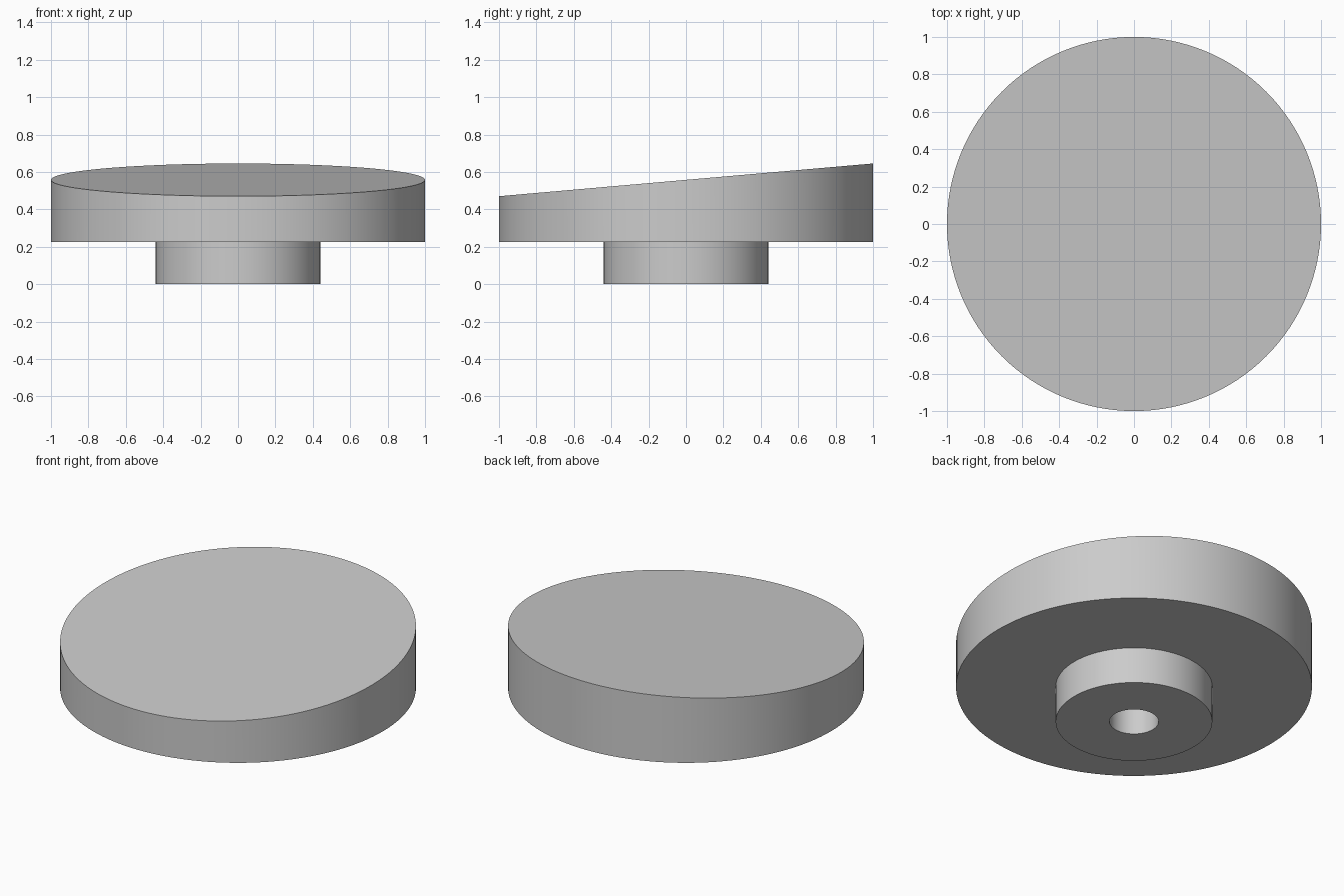
import bpy
import bmesh
from math import cos, sin, tau, radians

cube = bpy.data.objects.get("Cube")
if cube:
    bpy.data.objects.remove(cube, do_unlink=True)

SEGMENTS = 128
HUB_TOP = 0.225
TOP_MID, TOP_SLOPE = 0.558, 0.0875

grey = bpy.data.materials.new("plain grey")
grey.use_nodes = True
colour = (0.6, 0.6, 0.6, 1)
grey.diffuse_color = colour
grey.node_tree.nodes["Principled BSDF"].inputs["Base Color"].default_value = colour


def ring(bm, radius, z, slope=0.0):
    """Circle of vertices, optionally tilted upward toward the back."""
    angles = [tau * i / SEGMENTS for i in range(SEGMENTS)]
    return [bm.verts.new((radius * cos(a), radius * sin(a), z + slope * radius * sin(a)))
            for a in angles]


# Turned outline: bore roof, bore mouth, hub, underside, rim, sloping top
bm = bmesh.new()
rings = [
    ring(bm, 0.138, HUB_TOP),
    ring(bm, 0.138, 0),
    ring(bm, 0.44, 0),
    ring(bm, 0.44, HUB_TOP),
    ring(bm, 1, HUB_TOP),
    ring(bm, 1, TOP_MID, TOP_SLOPE),
]
for a, b in zip(rings, rings[1:]):
    for i in range(SEGMENTS):
        j = (i + 1) % SEGMENTS
        bm.faces.new((a[i], a[j], b[j], b[i]))
bm.faces.new(rings[0])
bm.faces.new(rings[-1])
bmesh.ops.recalc_face_normals(bm, faces=bm.faces)

mesh = bpy.data.meshes.new("sloped_disc_with_hub")
bm.to_mesh(mesh)
bm.free()
mesh.materials.append(grey)
disc = bpy.data.objects.new("sloped_disc_with_hub", mesh)
bpy.context.collection.objects.link(disc)

# Smooth walls, crisp rims
bpy.ops.object.select_all(action="DESELECT")
disc.select_set(True)
bpy.context.view_layer.objects.active = disc
bpy.ops.object.shade_smooth_by_angle(angle=radians(30))
